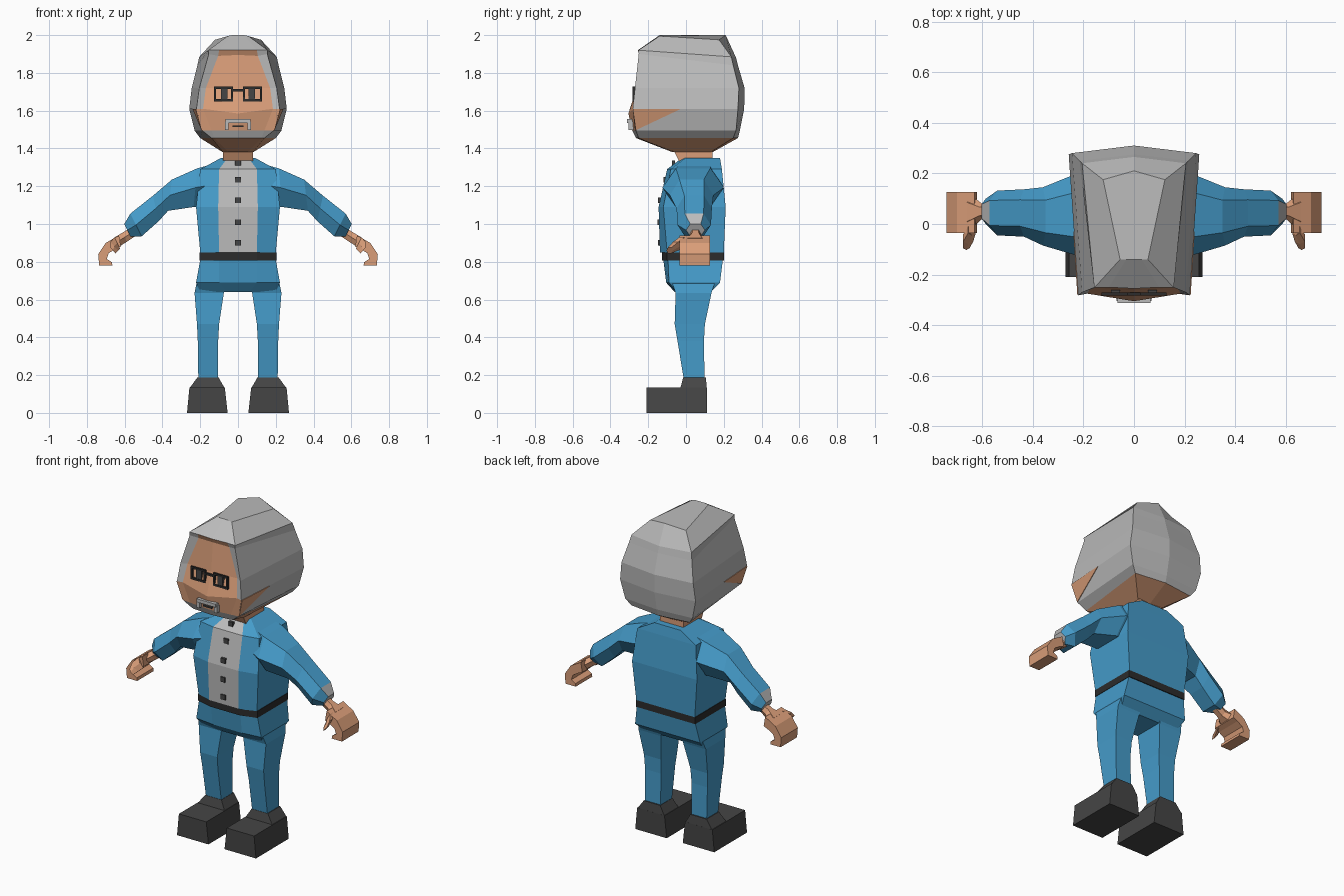
import bpy, bmesh
from mathutils import Vector

if "Cube" in bpy.data.objects:
    bpy.data.objects.remove(bpy.data.objects["Cube"])


def material(name, r, g, b):
    m = bpy.data.materials.new(name)
    m.use_nodes = True
    m.diffuse_color = (r, g, b, 1)
    node = next(n for n in m.node_tree.nodes if n.type == 'BSDF_PRINCIPLED')
    node.inputs["Base Color"].default_value = (r, g, b, 1)
    node.inputs["Roughness"].default_value = .9
    return m


blue = material("suit blue", .06, .33, .59)
skin = material("skin tan", .7, .34, .19)
gray = material("light gray", .5, .5, .5)
charcoal = material("shoe charcoal", .06, .06, .06)
black = material("belt black", .025, .025, .025)


def loft(name, rings, mats, rule=None, side=1):
    """Skin equal-length loops, cap both ends, colour faces by a rule on their centre."""
    bm = bmesh.new()
    loops = [[bm.verts.new((side * x, y, z)) for x, y, z in r] for r in rings]
    for a, b in zip(loops, loops[1:]):
        for j in range(len(a)):
            k = (j + 1) % len(a)
            bm.faces.new((a[j], a[k], b[k], b[j]))
    bm.faces.new(loops[0][::-1])
    bm.faces.new(loops[-1])
    bmesh.ops.recalc_face_normals(bm, faces=bm.faces)
    if rule:
        for f in bm.faces:
            f.material_index = int(rule(f.calc_center_median()))
    mesh = bpy.data.meshes.new(name)
    bm.to_mesh(mesh)
    bm.free()
    for m in mats:
        mesh.materials.append(m)
    obj = bpy.data.objects.new(name, mesh)
    bpy.context.collection.objects.link(obj)
    return obj


def sym(z, *half):
    """Mirrored loop from a half outline running front to back."""
    pts = [(p[0], p[1], p[2] if len(p) > 2 else z) for p in half]
    return pts + [(-x, y, h) for x, y, h in reversed(pts) if x > 0]


def rect(z, x0, x1, y0, y1):
    return [(x0, y0, z), (x1, y0, z), (x1, y1, z), (x0, y1, z)]


def box(name, x, y, z, w, d, h, mat):
    rings = [rect(z + s * h / 2, x - w / 2, x + w / 2, y - d / 2, y + d / 2) for s in (-1, 1)]
    return loft(name, rings, [mat])


def hexagon(top, bottom, y0, y1):
    """Six-sided limb section between a top and a bottom (x, z) point."""
    shape = [(0, .22), (0, .78), (.5, 1), (1, .78), (1, .22), (.5, 0)]
    a, b = Vector(top), Vector(bottom)
    return [(*a.lerp(b, t).to_tuple()[:1], y0 + (y1 - y0) * s, a.lerp(b, t)[1]) for t, s in shape]


# Head with hair cap, face opening, beard band and jaw underside
def head_colour(c):
    face = abs(c.x) < .12 and c.y < -.2 and 1.495 < c.z < 1.908
    lower_cheek = c.y < -.2 and 1.5 < c.z < 1.6
    return not (face or lower_cheek or c.z < 1.45)


loft("head", [
    sym(1.38, (0, -.07), (.05, -.07), (.08, -.05), (.08, .13), (0, .14)),
    sym(1.455, (0, -.265), (.125, -.255), (.14, -.25), (.2, .25), (0, .275)),
    sym(1.495, (0, -.285), (.14, -.27), (.19, -.265), (.23, .265), (0, .285)),
    sym(1.61, (0, -.305, 1.585), (.185, -.275), (.22, -.282), (.258, .275), (0, .308)),
    sym(1.72, (0, -.262), (.17, -.25), (.205, -.27), (.245, .28), (0, .31)),
    sym(1.84, (0, -.245, 1.895), (.105, -.235, 1.89), (.155, -.25, 1.9), (.215, .25), (0, .275)),
    sym(1.92, (0, -.255), (.1, -.25), (.157, -.252), (.205, .24, 1.885), (0, .265, 1.88)),
    sym(2, (0, -.14), (.03, -.14), (.055, -.14, 1.995), (.122, .175, 1.975), (0, .21)),
], [skin, gray], head_colour)

loft("neck", [rect(1.32, -.08, .08, -.03, .14), rect(1.4, -.08, .08, -.07, .14)], [skin])

# Moustache, mouth and glasses bridge
box("moustache", 0, -.297, 1.545, .13, .03, .02, gray)
box("mouth", 0, -.293, 1.517, .06, .016, .008, charcoal)
box("glasses_bridge", 0, -.277, 1.708, .06, .012, .012, black)

# Torso with shirt panel, belt and hips
loft("torso", [
    sym(.85, (.1, -.138), (.2, -.1), (.2, .2)),
    sym(1.09, (.105, -.145), (.222, -.12), (.222, .21)),
    sym(1.29, (.1, -.1), (.2, -.08), (.2, .19)),
    sym(1.35, (.055, -.02), (.09, 0), (.09, .18)),
], [blue, gray], lambda c: abs(c.x) < .02 and c.y < -.05 and .86 < c.z < 1.34)

for y, z in [(-.065, 1.322), (-.112, 1.235), (-.14, 1.125), (-.143, 1.01), (-.14, .9)]:
    box("shirt_button", 0, y, z, .03, .016, .03, charcoal)

loft("belt", [sym(z, (.1, -.128), (.203, -.1), (.203, .2)) for z in (.808, .85)], [black])

loft("hips", [
    sym(.81, (.1, -.12), (.2, -.095), (.2, .195)),
    sym(.69, (.1, -.105), (.222, -.09), (.222, .18)),
    sym(.64, (.06, -.06), (.2, -.05), (.2, .13)),
], [blue])

for side, label in ((1, "left"), (-1, "right")):
    # Cheek patch in front of the hair
    cheek = [(.22, -.28, 1.608), (.236, -.03, 1.608), (.19, -.265, 1.497)]
    loft(label + "_cheek", [[(x + d, y, z) for x, y, z in cheek] for d in (-.004, .004)],
         [skin], side=side)

    # Moustache end, glasses frame and eye
    box(label + "_moustache_end", side * .06, -.29, 1.52, .018, .03, .045, gray)
    for z in (1.65, 1.757 - .04):
        box(label + "_frame_bar", side * .077, -.277, z + .005, .1, .012, .012, black)
    for x in (.032, .122):
        box(label + "_frame_post", side * x, -.277, 1.688, .012, .012, .075, black)
    box(label + "_eye", side * .073, -.27, 1.69, .036, .02, .06, charcoal)

    # Sleeve with pale cuff opening
    loft(label + "_sleeve", [
        hexagon((.1, 1.325), (.18, 1.09), -.09, .19),
        hexagon((.215, 1.295), (.235, 1.09), -.125, .2),
        hexagon((.35, 1.235), (.37, 1.07), -.085, .145),
        hexagon((.45, 1.15), (.42, 1.015), -.05, .137),
        hexagon((.57, 1.055), (.51, .935), -.045, .132),
        hexagon((.602, 1), (.57, .935), 0, .1),
    ], [blue, gray], lambda c: abs(c.x) > .583, side)

    # Wrist, curled hand and thumb
    loft(label + "_wrist", [
        hexagon((.56, .985), (.545, .935), .02, .08),
        hexagon((.61, .955), (.59, .905), .02, .08),
        hexagon((.66, .925), (.63, .88), -.02, .115),
    ], [skin], side=side)
    curl = [(.63, .94), (.7, .9), (.74, .84), (.735, .78), (.665, .78),
            (.668, .798), (.695, .815), (.685, .845), (.65, .867), (.62, .88)]
    loft(label + "_hand", [[(x, y, z) for x, z in curl] for y in (-.035, .127)],
         [skin], side=side)
    loft(label + "_thumb", [
        hexagon((.655, .93), (.625, .87), -.045, .0),
        hexagon((.675, .905), (.635, .86), -.08, -.03),
        hexagon((.675, .875), (.65, .845), -.103, -.07),
    ], [skin], side=side)

    # Leg and shoe
    loft(label + "_leg", [
        rect(.71, .06, .215, -.08, .16),
        rect(.635, .075, .23, -.055, .135),
        rect(.47, .1, .217, -.06, .1),
        rect(.38, .105, .213, -.045, .095),
        rect(.18, .105, .21, -.012, .098),
    ], [blue], side=side)
    loft(label + "_shoe", [rect(0, .055, .27, -.21, .11), rect(.135, .07, .257, -.21, .11)],
         [charcoal], side=side)
    loft(label + "_shoe_collar", [
        rect(.13, .07, .257, -.03, .11),
        rect(.188, .103, .215, -.015, .105),
    ], [charcoal], side=side)
